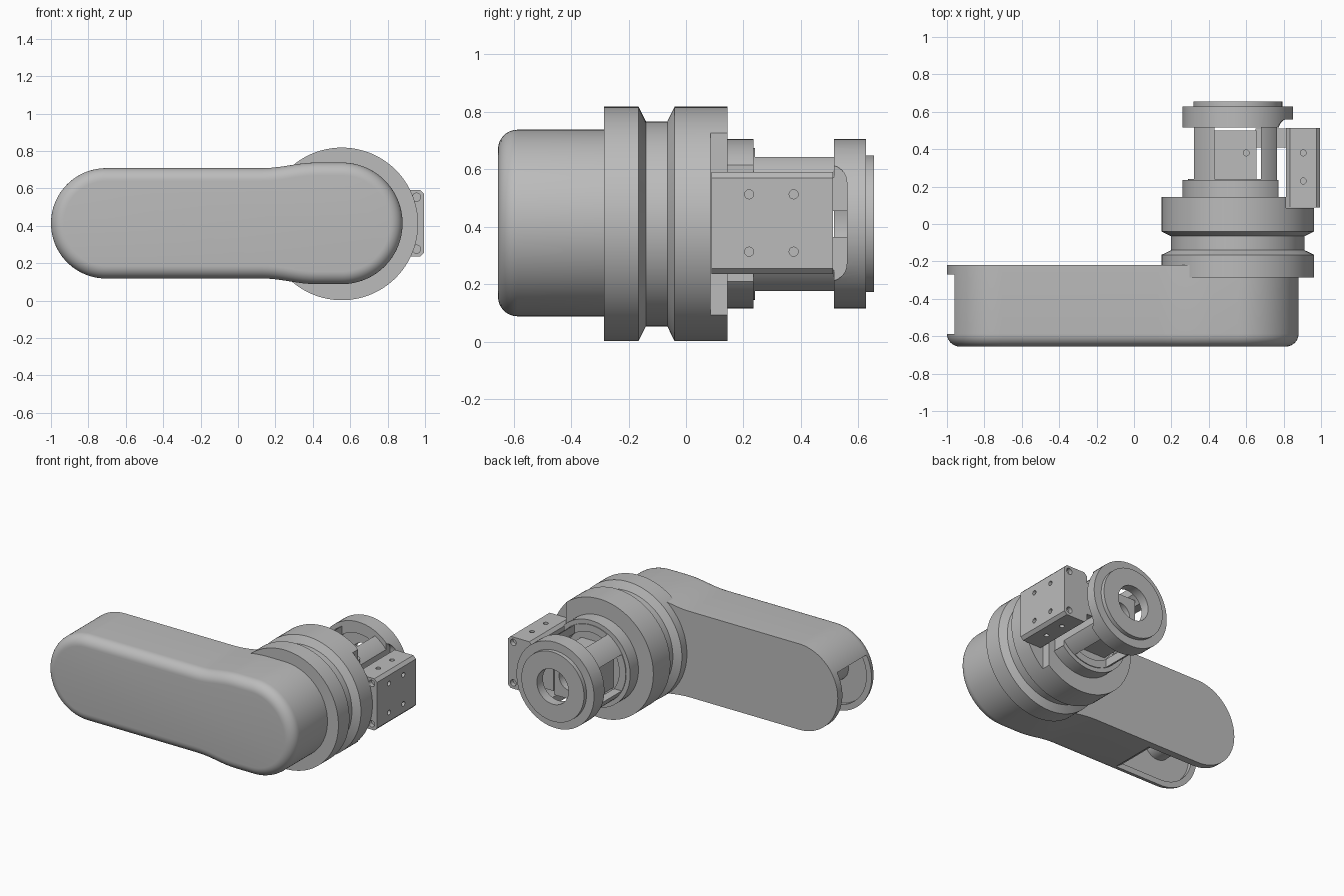
import bpy, bmesh, math
from mathutils import Vector, Matrix

cube = bpy.data.objects.get("Cube")
if cube:
    bpy.data.objects.remove(cube)

CX, CZ = 0.555, 0.41          # axis of the round joint, parallel to y
TIP_X = -0.705                # axis of the far arm end

grey = bpy.data.materials.new("machined_grey")
grey.use_nodes = True
grey.diffuse_color = (0.5, 0.5, 0.5, 1)
grey.node_tree.nodes["Principled BSDF"].inputs["Base Color"].default_value = (0.5, 0.5, 0.5, 1)


def finish(name, bm):
    bmesh.ops.recalc_face_normals(bm, faces=bm.faces)
    mesh = bpy.data.meshes.new(name)
    bm.to_mesh(mesh)
    bm.free()
    mesh.materials.append(grey)
    obj = bpy.data.objects.new(name, mesh)
    bpy.context.collection.objects.link(obj)
    return obj


def loft(name, rings):
    """Skin a list of equal-length point rings and cap both ends."""
    bm = bmesh.new()
    rows = [[bm.verts.new(p) for p in ring] for ring in rings]
    n = len(rows[0])
    for a, b in zip(rows, rows[1:]):
        for i in range(n):
            j = (i + 1) % n
            bm.faces.new((a[i], a[j], b[j], b[i]))
    bm.faces.new(rows[0])
    bm.faces.new(rows[-1])
    return finish(name, bm)


def lathe(name, profile, x=CX, z=CZ, n=72):
    """Turn (y, radius) pairs about an axis parallel to y."""
    turns = [2 * math.pi * i / n for i in range(n)]
    return loft(name, [[(x + r * math.cos(t), y, z + r * math.sin(t)) for t in turns]
                       for y, r in profile])


def box(name, lo, hi, bevel=0, axis=0, segments=1):
    """Box between two corners; edges along one axis may be bevelled."""
    lo, hi = Vector(lo), Vector(hi)
    bm = bmesh.new()
    bmesh.ops.create_cube(bm, size=1, matrix=Matrix.Translation((lo + hi) / 2)
                          @ Matrix.Diagonal((*(hi - lo), 1)))
    if bevel:
        edges = [e for e in bm.edges
                 if abs((e.verts[0].co - e.verts[1].co)[axis]) > 1e-4]
        bmesh.ops.bevel(bm, geom=edges, offset=bevel, segments=segments,
                        profile=0.5, affect='EDGES')
    return finish(name, bm)


def pin(at, axis, radius=0.016, depth=0.03):
    """Small cylinder used to drill a hole."""
    bm = bmesh.new()
    turn = Vector((0, 0, 1)).rotation_difference(Vector(axis)).to_matrix().to_4x4()
    bmesh.ops.create_cone(bm, cap_ends=True, segments=16, radius1=radius, radius2=radius,
                          depth=2 * depth, matrix=Matrix.Translation(at) @ turn)
    return finish("drill", bm)


def cut(obj, *cutters):
    """Subtract the cutters for good, then remove them."""
    bpy.context.view_layer.objects.active = obj
    for c in cutters:
        c.hide_render = True
        mod = obj.modifiers.new("cut", 'BOOLEAN')
        mod.operation = 'DIFFERENCE'
        mod.solver = 'EXACT'
        mod.object = c
        bpy.ops.object.modifier_apply(modifier=mod.name)
        bpy.data.objects.remove(c)


def arm_outline(y, inset=0):
    """Long rounded outline, swelling at the joint end."""
    small, big = 0.295 - inset, 0.325 - inset
    upper = [(CX + big * math.cos(t), big * math.sin(t))
             for t in (math.pi / 2 * i / 24 for i in range(25))]
    for i in range(9):
        f = i / 8
        upper.append((0.42 - 0.29 * f, big + (small - big) * (1 - math.cos(math.pi * f)) / 2))
    upper += [(TIP_X + small * math.cos(t), small * math.sin(t))
              for t in (math.pi / 2 * (1 + i / 24) for i in range(25))]
    lower = [(x, -z) for x, z in upper[-2:0:-1]]
    return [(x, y, 0.413 + z) for x, z in upper + lower]


# Arm: hollow shell with a rounded front rim
rim = 0.068
arc = [math.pi / 2 * i / 8 for i in range(9)]
arm = loft("arm_shell", [arm_outline(-0.22)]
           + [arm_outline(-0.587 - rim * math.sin(t), rim * (1 - math.cos(t))) for t in arc])
cut(arm, loft("cavity", [arm_outline(-0.27, 0.04), arm_outline(-0.615, 0.04)]))

# Slot in the arm's end and underside
wedge = [(-1.1, 0.66), (-0.28, 0.07), (-0.28, -0.1), (-1.1, -0.1)]
cut(arm, loft("end_opening", [[(x, y, z) for x, z in wedge] for y in (-0.27, -0.587)]))
hub = lathe("arm_end_hub", [(-0.63, 0.1), (-0.42, 0.1), (-0.42, 0.15), (-0.25, 0.15)],
            TIP_X, 0.413, 48)

# Grooved joint drum with a flat for the side block
drum = lathe("joint_drum", [(-0.285, 0.408), (-0.165, 0.408), (-0.14, 0.357), (-0.065, 0.357),
                            (-0.04, 0.408), (0.145, 0.408)], n=96)
cut(drum, box("drum_flat", (0.812, 0.085, -0.1), (1.1, 0.3, 0.9)))

# Rear housing: flanged tube with windows and a bored end cap
housing = lathe("rear_housing", [(0.13, 0.295), (0.235, 0.295), (0.235, 0.265), (0.515, 0.265),
                                 (0.515, 0.295), (0.627, 0.295), (0.627, 0.238), (0.655, 0.238)])
cut(housing,
    lathe("bore", [(0.2, 0.215), (0.59, 0.215)]),
    lathe("end_hole", [(0.55, 0.12), (0.7, 0.12)]),
    box("upright_window", (0.43, 0.24, -0.1), (0.68, 0.515, 0.9)),
    box("side_window", (0.2, 0.24, 0.285), (0.5, 0.515, 0.535)),
    box("block_slot", (0.765, 0.05, 0.21), (1.1, 0.56, 0.615), 0.06, 0, 6))

# Core seen through the windows
core = box("inner_core", (0.41, 0.19, 0.27), (0.655, 0.5, 0.55))
cut(core, *[pin((0.6, 0.38, z), (0, 0, 1)) for z in (0.27, 0.55)],
    *[pin((0.41, 0.38, z), (1, 0, 0)) for z in (0.35, 0.47)],
    lathe("core_hole", [(0.42, 0.08), (0.6, 0.08)], 0.535))
tang = box("block_tang", (0.65, 0.41, 0.3), (0.83, 0.51, 0.525))

# Side block with chamfered long edges and drilled faces
block = box("side_block", (0.813, 0.088, 0.235), (0.995, 0.512, 0.59), 0.02, 1)
drills = [pin((0.995, y, z), (1, 0, 0)) for y in (0.22, 0.375) for z in (0.313, 0.513)]
drills += [pin((0.905, y, z), (0, 0, 1)) for y in (0.23, 0.38) for z in (0.235, 0.59)]
drills += [pin((0.955, y, z), (0, 1, 0), 0.022) for y in (0.088, 0.512) for z in (0.275, 0.553)]
cut(block, *drills)

# Smooth curved faces, keep edges sharp
bpy.ops.object.select_all(action='DESELECT')
for part in (arm, hub, drum, housing, core, tang, block):
    part.select_set(True)
    bpy.context.view_layer.objects.active = part
bpy.ops.object.shade_smooth_by_angle(angle=math.radians(25))
